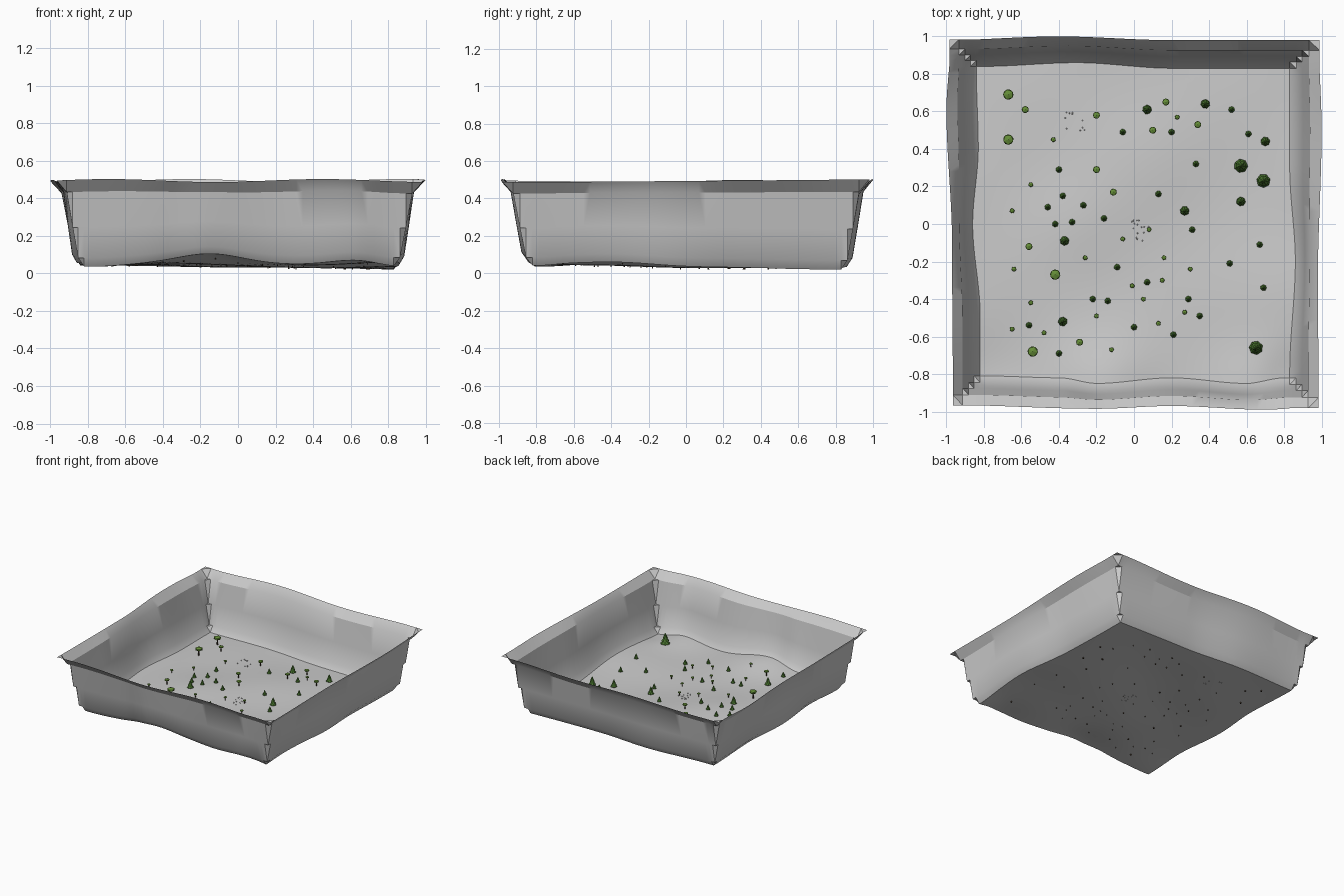
import bpy, bmesh, math, random
from mathutils import Vector, Matrix

if "Cube" in bpy.data.objects:
    bpy.data.objects.remove(bpy.data.objects["Cube"])

random.seed(4)


def mat(name, rgb):
    m = bpy.data.materials.new(name)
    m.diffuse_color = (*rgb, 1)
    m.use_nodes = True
    m.node_tree.nodes["Principled BSDF"].inputs["Base Color"].default_value = m.diffuse_color
    return m


LEAF = mat("leaf_green", (0.13, 0.27, 0.04))
PINE = mat("pine_green", (0.06, 0.16, 0.025))
BARK = mat("bark", (0.06, 0.04, 0.025))


def curve(pts, t):
    """Smooth interpolation through (position, value) pairs."""
    if t <= pts[0][0]:
        return pts[0][1]
    for (a, va), (b, vb) in zip(pts, pts[1:]):
        if t <= b:
            s = (t - a) / (b - a)
            return va + (vb - va) * s * s * (3 - 2 * s)
    return pts[-1][1]


# Wavy outlines of each side: foot of the wall and rim
FOOT = {
    "left": [(-.8, .82), (-.5, .82), (0, .86), (.4, .83), (.8, .84)],
    "right": [(-.8, .83), (-.2, .86), (.3, .83), (.8, .83)],
    "front": [(-.8, .81), (-.4, .82), (-.2, .85), (.2, .82), (.6, .85), (.8, .82)],
    "back": [(-.8, .84), (-.3, .86), (.2, .83), (.8, .83)],
}
RIM = {
    "left": [(-1, .965), (-.1, .97), (.6, 1.0), (1, .975)],
    "right": [(-1, .985), (-.3, .98), (.5, 1.0), (1, .985)],
    "front": [(-1, .965), (-.2, .985), (.2, .97), (.7, .99), (1, .97)],
    "back": [(-1, .98), (-.4, 1.0), (.2, .98), (1, .98)],
}
PROFILE = [(.22, .1), (.42, .45), (.64, .86), (1, 1)]   # wall: out fraction, up fraction


def floor_z(x, y):
    def g(cx, cy, r, h):
        return h * math.exp(-((x - cx) ** 2 + (y - cy) ** 2) / r ** 2)
    z = .042 - .012 * x - .012 * y
    z += g(-.15, -.85, .24, .05) + g(.65, -.85, .22, .03) + g(.85, -.35, .3, .025)
    z += g(-.3, .0, .25, .018) + g(.35, -.1, .3, -.012) + g(-.82, -.82, .25, -.025)
    z += g(.1, .4, .3, .012) + g(-.82, .2, .3, .008) + g(.82, -.82, .15, -.02)
    z += .004 * math.sin(6 * x + 2) * math.sin(7 * y)
    return max(z, .012)


def rim_z(x, y):
    return .495 + .008 * math.sin(5.5 * x - 1.2 * y + 4.2) + .012 * math.exp(
        -((x + 1) ** 2 + (y - .3) ** 2) / .08)


# Terrain basin: one grid, flat inside, rising in rings at the border
N = 48
K = len(PROFILE)
params = [-1 - (K - i) for i in range(K)] + [2 * i / N - 1 for i in range(N + 1)] + [2 + i for i in range(K)]


def place(p, lo, hi, t):
    side = lo if p < 0 else hi
    foot, rim = curve(FOOT[side], t), curve(RIM[side], t)
    if abs(p) <= 1:
        return p * foot
    f = PROFILE[int(abs(p)) - 2][0]
    return math.copysign(foot + (rim - foot) * f, p)


bm = bmesh.new()
grid = []
for q in params:
    row = []
    for p in params:
        cx = max(-1, min(1, p)) * .83
        cy = max(-1, min(1, q)) * .83
        x = place(p, "left", "right", cy)
        y = place(q, "front", "back", cx)
        z = floor_z(cx, cy)
        d = max(abs(p), abs(q))
        if d > 1:
            z += (rim_z(x, y) - z) * PROFILE[int(d) - 2][1]
        row.append(bm.verts.new((x, y, z)))
    grid.append(row)
for j in range(len(params) - 1):
    for i in range(len(params) - 1):
        a, b = grid[j][i], grid[j][i + 1]
        c, d = grid[j + 1][i + 1], grid[j + 1][i]
        if (params[i] + params[i + 1]) * (params[j] + params[j + 1]) > 0:
            bm.faces.new((a, b, d)), bm.faces.new((b, c, d))
        else:
            bm.faces.new((a, b, c)), bm.faces.new((a, c, d))
me = bpy.data.meshes.new("terrain_basin")
bm.to_mesh(me)
bm.free()
terrain = bpy.data.objects.new("terrain_basin", me)
bpy.context.collection.objects.link(terrain)
bpy.context.view_layer.objects.active = terrain
terrain.select_set(True)
bpy.ops.object.shade_smooth_by_angle(angle=math.radians(30))


def cone(bm, pos, r1, r2, h, sides, slot):
    m = Matrix.Translation(Vector(pos) + Vector((0, 0, h / 2))) @ Matrix.Rotation(random.random() * 6, 4, 'Z')
    old = set(bm.faces)
    bmesh.ops.create_cone(bm, cap_ends=True, segments=sides, radius1=r1, radius2=r2, depth=h, matrix=m)
    for f in set(bm.faces) - old:
        f.material_index = slot


def broadleaf(bm, x, y, r):
    z = floor_z(x, y)
    cone(bm, (x, y, z - .008), r * .22, r * .15, r * 1.5 + .008, 5, 0)
    m = Matrix.Translation((x, y, z + r * 1.75)) @ Matrix.Rotation(random.random() * 6, 4, 'Z') @ Matrix.Diagonal((1, 1, .5, 1))
    old = set(bm.faces)
    bmesh.ops.create_icosphere(bm, subdivisions=1, radius=r, matrix=m)
    for f in set(bm.faces) - old:
        f.material_index = 1


def conifer(bm, x, y, r):
    z = floor_z(x, y)
    cone(bm, (x, y, z - .008), r * .2, r * .15, r * .6 + .008, 5, 0)
    for k, (s, lift) in enumerate([(1, .4), (.78, 1.0), (.52, 1.6)]):
        cone(bm, (x, y, z + r * lift), r * s, r * .1, r * 1.0, 7, 1)


def scatter(name, build, leaf, groups):
    bm = bmesh.new()
    for r, pts in groups:
        for x, y in pts:
            build(bm, x, y, r)
    me = bpy.data.meshes.new(name)
    bm.to_mesh(me)
    bm.free()
    me.materials.append(BARK)
    me.materials.append(leaf)
    bpy.context.collection.objects.link(bpy.data.objects.new(name, me))


# Flat-canopy trees
scatter("broadleaf_trees", broadleaf, LEAF, [
    (.031, [(-.67, .69), (-.67, .45), (-.54, -.68), (-.42, -.27)]),
    (.021, [(-.2, .58), (-.2, .29), (.1, .5), (.17, .65), (.34, .53), (-.11, .17),
            (-.29, -.63), (-.58, .61), (-.56, -.12)]),
    (.014, [(-.43, .45), (.23, .57), (-.55, .21), (-.65, .07), (-.64, -.24), (-.65, -.56),
            (-.55, -.42), (-.48, -.58), (-.26, -.18), (-.06, -.08), (.08, -.03), (.16, -.18),
            (.15, -.3), (-.01, -.33), (.05, -.4), (.3, -.24), (.27, -.47), (.13, -.53),
            (-.2, -.49), (-.12, -.67)])])
# Pointed trees
scatter("conifer_trees", conifer, PINE, [
    (.037, [(.69, .23), (.57, .31), (.65, -.66)]),
    (.025, [(.7, .44), (.57, .12), (.27, .07), (.38, .64), (.07, .61), (-.37, -.09), (-.38, -.52)]),
    (.017, [(-.4, .29), (-.38, .15), (-.46, .09), (-.27, .1), (-.33, .01), (-.42, 0), (-.16, .03),
            (-.06, .49), (.2, .49), (.52, .61), (.61, .48), (.33, .32), (.13, .16), (.31, -.03),
            (.67, -.11), (.51, -.21), (.69, -.34), (.29, -.4), (.35, -.49), (.21, -.59), (0, -.55),
            (.07, -.31), (-.09, -.23), (-.22, -.4), (-.14, -.41), (-.4, -.69), (-.56, -.54)])])

# Tiny pebbles in two clusters
bm = bmesh.new()
for cx, cy, n in [(-.32, .55, 10), (.02, -.03, 16)]:
    for _ in range(n):
        x, y = cx + random.uniform(-.06, .06), cy + random.uniform(-.06, .06)
        bmesh.ops.create_icosphere(bm, subdivisions=1, radius=.004,
                                   matrix=Matrix.Translation((x, y, floor_z(x, y) + .002)))
me = bpy.data.meshes.new("pebbles")
bm.to_mesh(me)
bm.free()
bpy.context.collection.objects.link(bpy.data.objects.new("pebbles", me))
